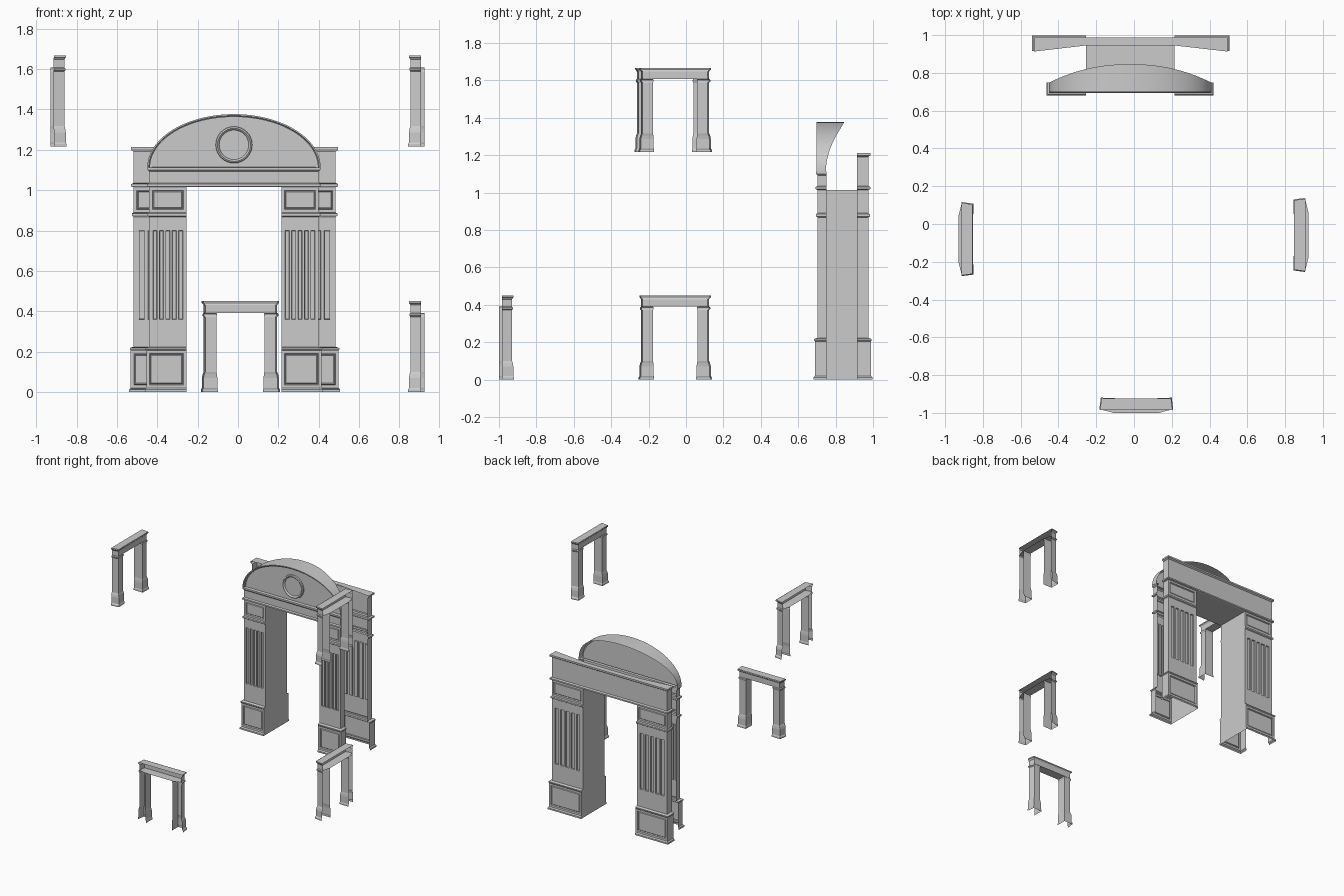
import bpy, bmesh, math
from mathutils import Vector

if "Cube" in bpy.data.objects:
    bpy.data.objects.remove(bpy.data.objects["Cube"])


def finish(bm, name, smooth=False):
    bmesh.ops.remove_doubles(bm, verts=bm.verts, dist=1e-5)
    me = bpy.data.meshes.new(name)
    bm.to_mesh(me)
    bm.free()
    ob = bpy.data.objects.new(name, me)
    bpy.context.collection.objects.link(ob)
    if smooth:
        bpy.ops.object.select_all(action='DESELECT')
        ob.select_set(True)
        bpy.context.view_layer.objects.active = ob
        bpy.ops.object.shade_smooth_by_angle(angle=math.radians(35))
    return ob


def sweep(bm, path, profile, weights=None):
    """Sweep (offset, z) profile along a plan path; outward is right of travel."""
    n = len(path) - 1
    weights = weights or [1] * n
    pts = [Vector(p) for p in path]
    nor = []
    for a, b, w in zip(pts, pts[1:], weights):
        d = (b - a).normalized()
        nor.append(Vector((d.y, -d.x)) * w)
    rows = []
    for o, z in profile:
        row = []
        for j, p in enumerate(pts):
            q = p.copy()
            if j > 0:
                q += nor[j - 1] * o
            if j < n:
                q += nor[j] * o
            row.append(bm.verts.new((q.x, q.y, z)))
        rows.append(row)
    return {(j, i): bm.faces.new((rows[i][j], rows[i][j + 1], rows[i + 1][j + 1], rows[i + 1][j]))
            for i in range(len(rows) - 1) for j in range(n)}


def panel(bm, face, margin):
    bm.normal_update()
    bmesh.ops.inset_individual(bm, faces=[face], thickness=margin)
    bmesh.ops.inset_individual(bm, faces=[face], thickness=0.006, depth=-0.008)
    bmesh.ops.inset_individual(bm, faces=[face], thickness=0.006, depth=0.004)


def flutes(bm, face, count, z0, z1):
    """Replace a wall face by a grid and sink alternate cells as grooves."""
    a, b, c, d = [v.co.copy() for v in face.verts]
    bm.faces.remove(face)
    us = [0] + [0.1 + 0.8 * (k + s) / (count - 0.35) for k in range(count) for s in (0, 0.65)] + [1]
    vs = [0, (z0 - a.z) / (d.z - a.z), (z1 - a.z) / (d.z - a.z), 1]
    g = [[bm.verts.new(a.lerp(b, u).lerp(d.lerp(c, u), v)) for u in us] for v in vs]
    sunk = []
    for i in range(3):
        for j in range(len(us) - 1):
            f = bm.faces.new((g[i][j], g[i][j + 1], g[i + 1][j + 1], g[i + 1][j]))
            if i == 1 and j % 2 == 1:
                sunk.append(f)
    bm.normal_update()
    bmesh.ops.inset_individual(bm, faces=sunk, thickness=0.003, depth=-0.010)


def sheet(name, pts, z):
    bm = bmesh.new()
    bm.faces.new([bm.verts.new((x, y, z)) for x, y in pts])
    return finish(bm, name)


# Portal piers: open shells with plinth, fluted shaft and panelled top block
XL, XR, YM, CX = -0.255, 0.215, 0.84, -0.02
FRONT, BACK = 0.703, 0.975
PIER = [(0.022, 0), (0.022, 0.012), (0.014, 0.02), (0.014, 0.205), (0.018, 0.21), (0.018, 0.218),
        (0, 0.224), (0, 0.868), (0.008, 0.873), (0.008, 0.885), (0, 0.89), (0, 1.015)]


def pier(name, xi, xo, yf, yb):
    path = [(xo, yb), (xo, yf), (xi, yf), (xi, YM)]
    w, seg = [1, 1, 0], 1
    if (xi > xo) != (yf < YM):
        path, w = path[::-1], w[::-1]
    bm = bmesh.new()
    f = sweep(bm, path, PIER, w)
    panel(bm, f[(seg, 2)], 0.022)
    panel(bm, f[(seg, 10)], 0.022)
    flutes(bm, f[(seg, 6)], 5, 0.36, 0.80)
    finish(bm, name)


pier("front_pier_left", XL, -0.44, FRONT, 0.75)
pier("front_pier_right", XR, 0.40, FRONT, 0.75)
pier("back_pier_left", XL, -0.518, BACK, 0.915)
pier("back_pier_right", XR, 0.484, BACK, 0.915)
sheet("passage_ceiling", [(XL, FRONT), (XR, FRONT), (XR, BACK), (XL, BACK)], 1.015)

# Front entablature
bm = bmesh.new()
sweep(bm, [(-0.44, 0.75), (-0.44, FRONT), (0.40, FRONT), (0.40, 0.75)],
      [(0, 1.015), (0.01, 1.019), (0.01, 1.03), (0, 1.036), (0, 1.092), (0.008, 1.1),
       (0.008, 1.112), (-0.016, 1.114)])
finish(bm, "front_entablature")

# Back parapet with cap
bm = bmesh.new()
sweep(bm, [(0.484, 0.915), (0.484, BACK), (-0.518, BACK), (-0.518, 0.915)],
      [(0, 1.015), (0.012, 1.019), (0.012, 1.03), (0, 1.036), (0, 1.192), (0.012, 1.2), (0.012, 1.213)])
finish(bm, "back_parapet")
sheet("parapet_top", [(-0.53, 0.913), (XL, 0.945), (XR, 0.945), (0.496, 0.913), (0.496, 0.987), (-0.53, 0.987)], 1.213)

# Arched pediment: tympanum, raised rim and a band that deepens to the crown
bm = bmesh.new()
N, Z0, TY = 48, 1.112, 0.718
rings = []
for k in range(N + 1):
    t = math.pi * k / N
    u, v = -math.cos(t), math.sin(t)
    yb = 0.748 + 0.098 * (1 - abs(u) ** 2.2)
    rings.append([bm.verts.new((CX + (0.43 - o) * u, y, Z0 + (0.265 - o) * v))
                  for o, y in ((0.014, TY), (0.014, 0.706), (0.01, 0.706), (0.007, 0.698), (0, 0.698), (0, yb))])
for a, b in zip(rings, rings[1:]):
    for i in range(5):
        bm.faces.new((a[i], a[i + 1], b[i + 1], b[i]))
bm.faces.new([r[0] for r in rings])
bmesh.ops.recalc_face_normals(bm, faces=bm.faces)
finish(bm, "arched_pediment", True)

# Round medallion ring
bm = bmesh.new()
prev = first = None
for k in range(33):
    t = math.tau * k / 32
    row = [bm.verts.new((CX + r * math.cos(t), y, 1.225 + r * math.sin(t)))
           for r, y in ((0.091, TY), (0.089, 0.709), (0.082, 0.705), (0.076, 0.709), (0.073, 0.716))]
    if prev:
        for i in range(4):
            bm.faces.new((prev[i], prev[i + 1], row[i + 1], row[i]))
    prev = row
finish(bm, "medallion_ring", True)


# Small doorways: hollow legs, lintel with cap, soffit
def doorway(name, loc, angle):
    parts = []
    leg = [(0.014, 0), (0.014, 0.012), (0.009, 0.02), (0.009, 0.07), (0.005, 0.088), (0, 0.1),
           (0, 0.372), (0.006, 0.378), (0.006, 0.386), (0, 0.391)]
    for s, side in ((-1, "left"), (1, "right")):
        path = [(s * 0.182, 0.054), (s * 0.174, 0), (s * 0.119, 0), (s * 0.119, 0.07)]
        w = [1, 0.6, 0.5]
        if s > 0:
            path, w = path[::-1], w[::-1]
        bm = bmesh.new()
        sweep(bm, path, leg, w)
        parts.append(finish(bm, f"{name}_leg_{side}"))
    bm = bmesh.new()
    sweep(bm, [(-0.182, 0.054), (-0.174, 0), (0.174, 0), (0.182, 0.054)],
          [(0, 0.391), (0, 0.43), (0.005, 0.437), (0.01, 0.441), (0.01, 0.45)], [1, 0.6, 1])
    parts.append(finish(bm, f"{name}_lintel"))
    parts.append(sheet(f"{name}_top", [(-0.184, -0.006), (0.184, -0.006), (0.192, 0.054), (-0.192, 0.054)], 0.45))
    parts.append(sheet(f"{name}_soffit", [(-0.119, 0), (0.119, 0), (0.119, 0.07), (-0.119, 0.07)], 0.391))
    # Sloped closing sheets joining soffit corners to the lintel ends
    for s, side in ((-1, "left"), (1, "right")):
        parts.append(sheet(f"{name}_leg_top_{side}", [(s * 0.119, 0), (s * 0.174, 0), (s * 0.182, 0.054), (s * 0.119, 0.07)], 0.391))
    for ob in parts:
        ob.location = loc
        ob.rotation_euler.z = angle


H = math.pi / 2
doorway("front_doorway", (0.012, -0.93, 0), math.pi)
doorway("right_doorway_lower", (0.854, -0.058, 0), -H)
doorway("right_doorway_upper", (0.854, -0.058, 1.217), -H)
doorway("left_doorway_upper", (-0.86, -0.08, 1.217), H)
